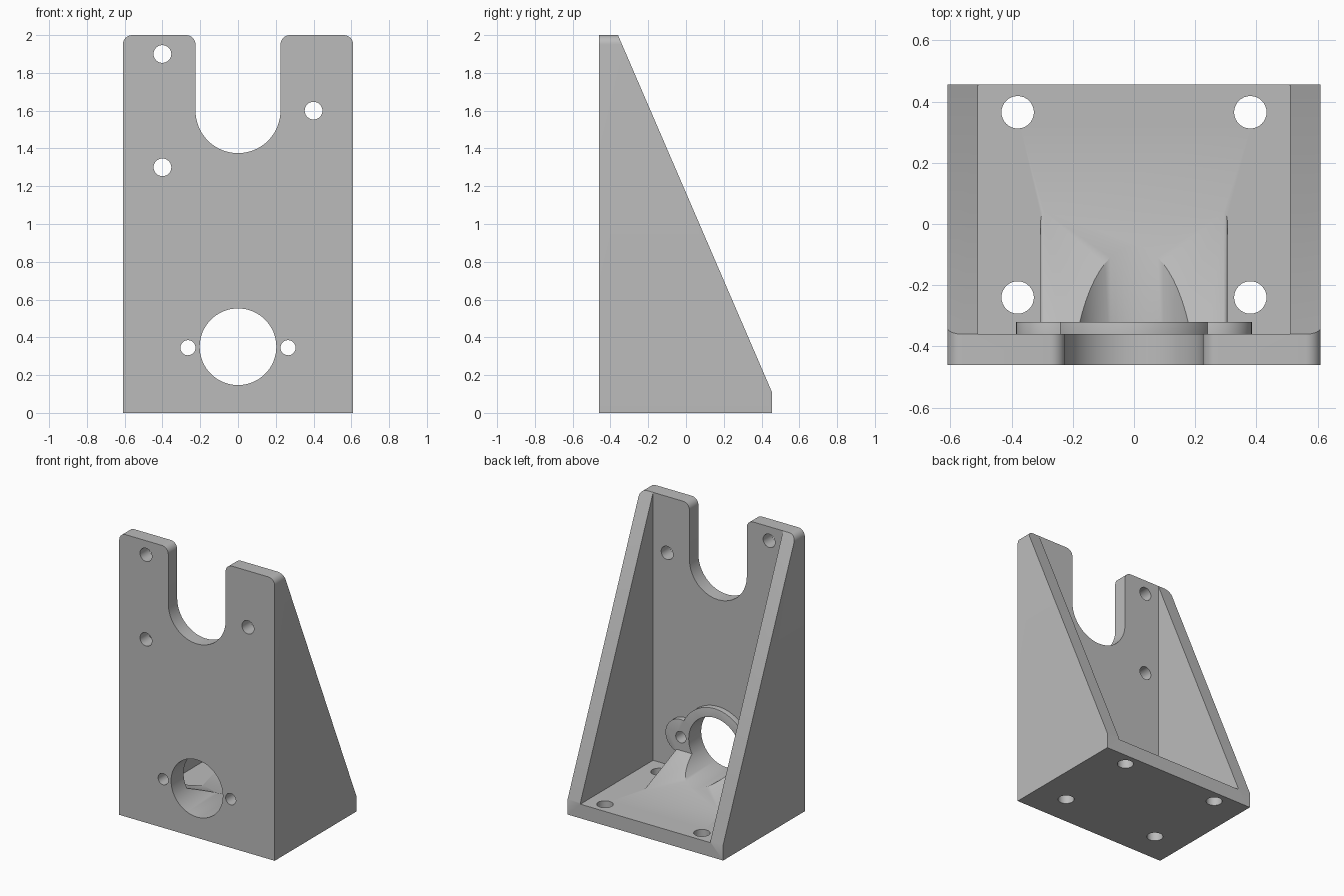
import bpy, bmesh
from math import sin, cos, pi, radians

if "Cube" in bpy.data.objects:
    bpy.data.objects.remove(bpy.data.objects["Cube"])

grey = bpy.data.materials.new("plain_grey")
grey.use_nodes = True
COLOUR = (0.5, 0.5, 0.5, 1)
grey.diffuse_color = COLOUR
grey.node_tree.nodes["Principled BSDF"].inputs["Base Color"].default_value = COLOUR

# Maps (u, v, depth) of a profile to x, y, z for each extrusion axis
AXES = {"x": lambda u, v, d: (d, u, v),
        "y": lambda u, v, d: (u, d, v),
        "z": lambda u, v, d: (u, v, d)}


def arc(u, v, r, start, end, steps):
    angles = [radians(start + (end - start) * i / steps) for i in range(steps + 1)]
    return [(u + r * cos(a), v + r * sin(a)) for a in angles]


def prism(name, points, axis, lo, hi):
    """Extrude a closed profile along one axis."""
    bm = bmesh.new()
    place = AXES[axis]
    ends = [[bm.verts.new(place(u, v, d)) for u, v in points] for d in (lo, hi)]
    for ring in ends:
        bm.faces.new(ring)
    n = len(points)
    for i in range(n):
        j = (i + 1) % n
        bm.faces.new((ends[0][i], ends[0][j], ends[1][j], ends[1][i]))
    bmesh.ops.recalc_face_normals(bm, faces=bm.faces)
    mesh = bpy.data.meshes.new(name)
    bm.to_mesh(mesh)
    bm.free()
    mesh.materials.append(grey)
    obj = bpy.data.objects.new(name, mesh)
    bpy.context.collection.objects.link(obj)
    return obj


def cylinder(name, u, v, r, axis, lo, hi, sides=32):
    return prism(name, arc(u, v, r, 0, 360, sides)[:-1], axis, lo, hi)


def apply_modifiers(obj):
    graph = bpy.context.evaluated_depsgraph_get()
    mesh = bpy.data.meshes.new_from_object(obj.evaluated_get(graph))
    obj.modifiers.clear()
    obj.data = mesh


def combine(target, other, operation):
    mod = target.modifiers.new("combine", "BOOLEAN")
    mod.operation, mod.solver, mod.object = operation, "EXACT", other
    apply_modifiers(target)
    bpy.data.objects.remove(other)


def soften(obj, width):
    mod = obj.modifiers.new("soften", "BEVEL")
    mod.width, mod.segments = width, 3
    mod.limit_method, mod.angle_limit = "ANGLE", radians(40)
    apply_modifiers(obj)


W, FRONT, BACK, WALL = 0.61, -0.46, 0.455, 0.1
INNER = FRONT + WALL
NOTCH, ROUND = 0.225, 0.05

# Front outline with a U notch and rounded upper corners
half = arc(W - ROUND, 2 - ROUND, ROUND, 0, 90, 8)
half += arc(NOTCH + ROUND, 2 - ROUND, ROUND, 90, 180, 8)
half += arc(0, 1.6, NOTCH, 0, -90, 16)
outline = [(W, 0)] + half + [(-u, v) for u, v in reversed(half[:-1])] + [(-W, 0)]
bracket = prism("bracket", outline, "y", FRONT, BACK)

# Sloping back edge of the side walls, then the hollow between them
slope = [(INNER, 2), (BACK, 0.11), (1, 0.11), (1, 3), (INNER, 3)]
combine(bracket, prism("slope_cutter", slope, "x", -1, 1), "DIFFERENCE")
gap = W - WALL
hollow = [(-gap, WALL), (gap, WALL), (gap, 3), (-gap, 3)]
combine(bracket, prism("hollow_cutter", hollow, "y", INNER, 1), "DIFFERENCE")

# Raised collar with an ear at each side
BORE_Z, EAR_X = 0.35, 0.265
collar = cylinder("collar", 0, BORE_Z, 0.268, "y", INNER - 0.05, INNER + 0.04, 64)
for side in (-1, 1):
    ear = cylinder("ear", side * EAR_X, BORE_Z, 0.12, "y", INNER - 0.05, INNER + 0.04, 40)
    combine(collar, ear, "UNION")
soften(collar, 0.015)
combine(bracket, collar, "UNION")

# Sloping support behind the collar
ramp_profile = [(INNER - 0.05, 0.05), (0.16, 0.05), (INNER - 0.05, 0.288)]
ramp = prism("ramp", ramp_profile, "x", -0.305, 0.305)
soften(ramp, 0.012)
combine(bracket, ramp, "UNION")

# Main bore and small holes through the front
combine(bracket, cylinder("bore", 0, BORE_Z, 0.203, "y", -1, 0.3, 64), "DIFFERENCE")
for u, v, r in ((-0.4, 1.9, 0.047), (0.4, 1.6, 0.047), (-0.4, 1.3, 0.047),
                (-EAR_X, 0.345, 0.04), (EAR_X, 0.345, 0.04)):
    combine(bracket, cylinder("front_hole", u, v, r, "y", -1, 0), "DIFFERENCE")

# Mounting holes through the base
for u in (-0.38, 0.38):
    for v in (-0.24, 0.365):
        combine(bracket, cylinder("base_hole", u, v, 0.053, "z", -1, 0.3), "DIFFERENCE")

# Smooth the curved walls, keep the edges sharp
bpy.ops.object.select_all(action="DESELECT")
bracket.select_set(True)
bpy.context.view_layer.objects.active = bracket
bpy.ops.object.shade_smooth_by_angle(angle=radians(30))
